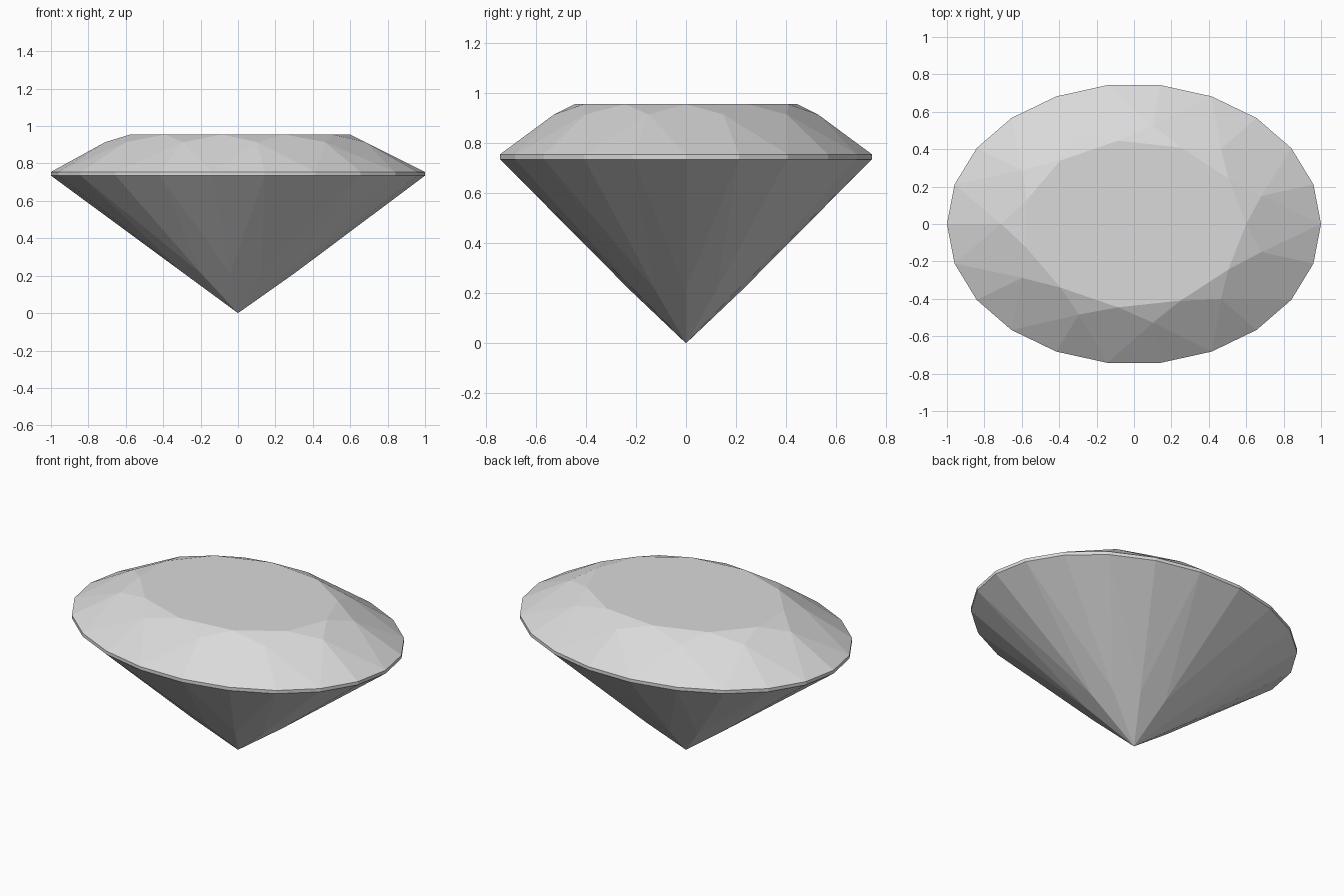
import bpy
import bmesh
from math import cos, sin, pi

cube = bpy.data.objects.get("Cube")
if cube:
    bpy.data.objects.remove(cube, do_unlink=True)

MAINS = 11               # main facets; the girdle has twice as many sides
SIDES = 2 * MAINS
DEPTH = 0.75             # width of the oval across y
BOTTOM, TOP, TABLE = 0.735, 0.755, 0.955

mat = bpy.data.materials.new("pale grey")
mat.use_nodes = True
mat.diffuse_color = (0.7, 0.7, 0.7, 1)
mat.node_tree.nodes["Principled BSDF"].inputs["Base Color"].default_value = (0.7, 0.7, 0.7, 1)


def point(step, radius, z):
    """Point on the oval, counted in girdle steps from +x."""
    a = 2 * pi * (step % SIDES) / SIDES
    return (radius * cos(a), DEPTH * radius * sin(a), z)


def build(name, facets):
    """Flat-shaded object from facets listed counter-clockwise from outside."""
    bm = bmesh.new()
    for facet in facets:
        bm.faces.new([bm.verts.new(p) for p in facet])
    bmesh.ops.remove_doubles(bm, verts=bm.verts, dist=0.0001)
    mesh = bpy.data.meshes.new(name)
    bm.to_mesh(mesh)
    bm.free()
    mesh.materials.append(mat)
    obj = bpy.data.objects.new(name, mesh)
    bpy.context.collection.objects.link(obj)
    return obj


def upper(s): return point(s, 1, TOP)
def lower(s): return point(s, 1, BOTTOM)
def rim(s): return point(s, 0.6, TABLE)
def crown_mid(s): return point(s, 0.71, 0.914)
def pavilion_mid(s): return point(s, 0.3, 0.2115)


# Flat table on top
build("table", [[rim(2 * k) for k in range(MAINS)]])

# Crown: star triangles, main kites and upper girdle triangles
crown = []
for s in range(0, SIDES, 2):
    crown += [
        [rim(s), crown_mid(s + 1), rim(s + 2)],
        [rim(s), crown_mid(s - 1), upper(s), crown_mid(s + 1)],
        [crown_mid(s + 1), upper(s), upper(s + 1)],
        [crown_mid(s + 1), upper(s + 1), upper(s + 2)],
    ]
build("crown", crown)

# Thin girdle band
build("girdle", [[lower(s), lower(s + 1), upper(s + 1), upper(s)] for s in range(SIDES)])

# Pavilion: main kites meeting at the point, and lower girdle triangles
tip = (0, 0, 0)
pavilion = []
for s in range(1, SIDES, 2):
    pavilion += [
        [tip, pavilion_mid(s + 1), lower(s), pavilion_mid(s - 1)],
        [pavilion_mid(s + 1), lower(s + 1), lower(s)],
        [pavilion_mid(s + 1), lower(s + 2), lower(s + 1)],
    ]
build("pavilion", pavilion)
